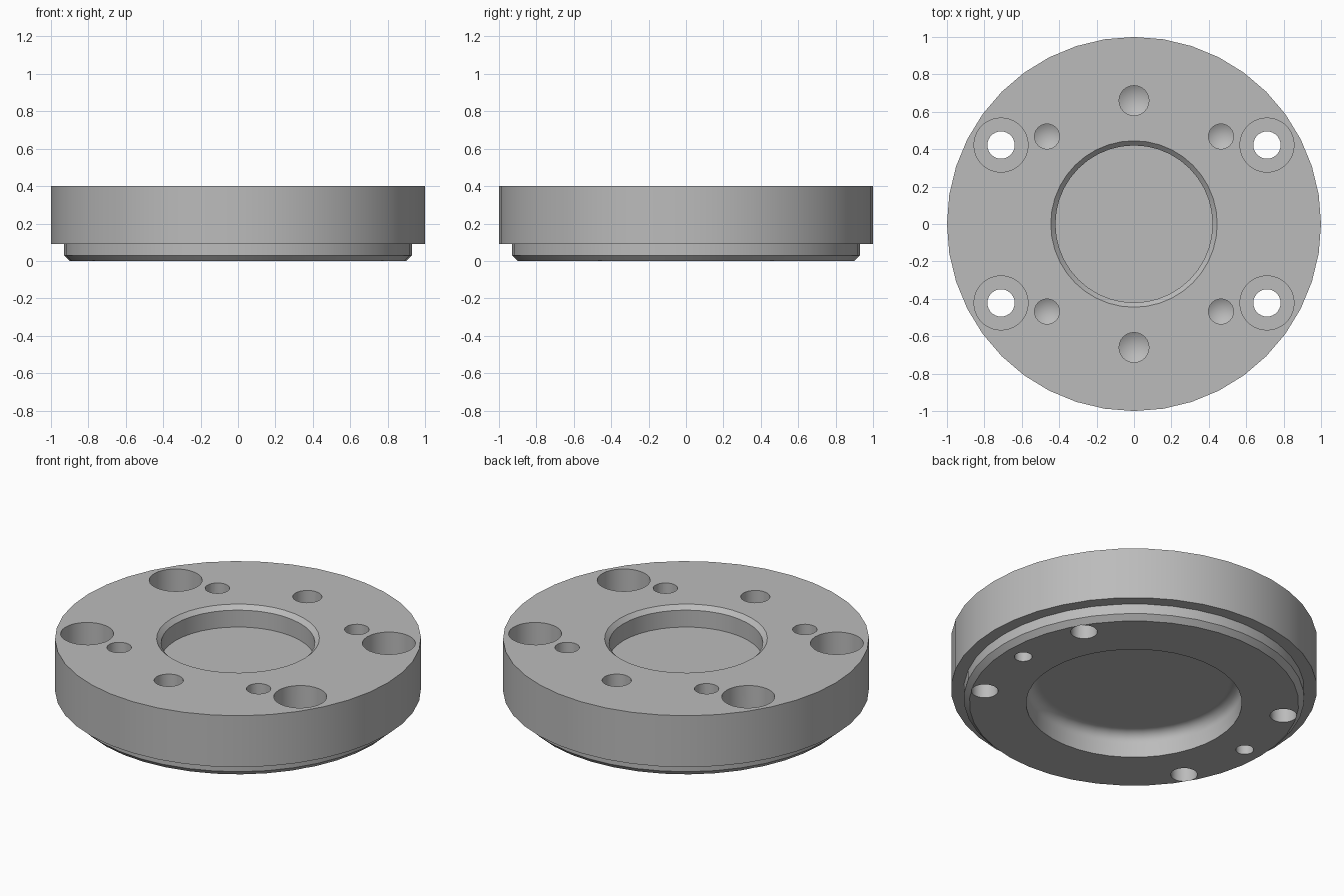
import bpy, bmesh, math
from mathutils import Vector

cube = bpy.data.objects.get("Cube")
if cube:
    bpy.data.objects.remove(cube, do_unlink=True)

steel = bpy.data.materials.new("grey steel")
steel.use_nodes = True
GREY = (0.50, 0.50, 0.50, 1)
steel.diffuse_color = GREY
steel.node_tree.nodes["Principled BSDF"].inputs["Base Color"].default_value = GREY


def lathe(bm, profile, segments, centre=(0, 0)):
    """Closed turned solid from (radius, z) points that start and end on the axis."""
    pts = [Vector((r, 0, z)) for r, z in profile]
    verts = [bm.verts.new(p) for p in pts]
    edges = [bm.edges.new(pair) for pair in zip(verts, verts[1:])]
    res = bmesh.ops.spin(bm, geom=verts + edges, cent=(0, 0, 0), axis=(0, 0, 1),
                         angle=2 * math.pi, steps=segments, use_merge=True)
    new = set(verts) | {v for v in res["geom_last"] if isinstance(v, bmesh.types.BMVert)}
    stack = list(new)
    while stack:
        for e in stack.pop().link_edges:
            for v in e.verts:
                if v not in new:
                    new.add(v)
                    stack.append(v)
    bmesh.ops.translate(bm, verts=list(new), vec=(*centre, 0))


def make_object(name, bm):
    bmesh.ops.remove_doubles(bm, verts=bm.verts, dist=1e-5)
    bmesh.ops.recalc_face_normals(bm, faces=bm.faces)
    mesh = bpy.data.meshes.new(name)
    bm.to_mesh(mesh)
    bm.free()
    mesh.materials.append(steel)
    obj = bpy.data.objects.new(name, mesh)
    bpy.context.collection.objects.link(obj)
    return obj


TOP = 0.40
# Turned flange: top pocket, rim, stepped spigot, filleted bottom recess
pocket = [(0, 0.273), (0.42, 0.273), (0.42, TOP - 0.025), (0.445, TOP)]
outside = [(1, TOP), (1, 0.09), (0.93, 0.09), (0.93, 0.03), (0.90, 0)]
R, DEPTH, FILLET = 0.59, 0.15, 0.06
recess = [(R, 0)]
for i in range(7):
    a = math.radians(15 * i)
    recess.append((R - FILLET + FILLET * math.cos(a), DEPTH - FILLET + FILLET * math.sin(a)))
recess += [(R - FILLET - 0.01, DEPTH), (0, DEPTH)]
bm = bmesh.new()
lathe(bm, pocket + outside + recess, 40)
flange = make_object("flange_body", bm)

# Hole cutters
bm = bmesh.new()


def blind_hole(centre, radius, start, depth, direction):
    """Drilled hole with a conical end."""
    end = start + direction * depth
    lathe(bm, [(0, start - direction * 0.1), (radius, start - direction * 0.1),
               (radius, end), (0, end + direction * radius * 0.6)], 24, centre)


for sx in (-1, 1):
    # Dowel holes in the underside
    blind_hole((sx * 0.79, 0), 0.049, 0, 0.15, 1)
    # Large threaded holes in the top
    blind_hole((0, sx * 0.66), 0.08, TOP, 0.18, -1)
    for sy in (-1, 1):
        # Small threaded holes in the top
        blind_hole((sx * 0.465, sy * 0.468), 0.067, TOP, 0.16, -1)
        # Counterbored bolt holes
        lathe(bm, [(0, -0.1), (0.073, -0.1), (0.073, 0.2), (0.145, 0.2),
                   (0.145, 0.5), (0, 0.5)], 28, (sx * 0.711, sy * 0.422))
cutter = make_object("hole_cutter", bm)
cutter.hide_render = True

# Drill the holes, then shade
mod = flange.modifiers.new("holes", "BOOLEAN")
mod.operation = "DIFFERENCE"
mod.solver = "EXACT"
mod.object = cutter
bpy.ops.object.select_all(action="DESELECT")
bpy.context.view_layer.objects.active = flange
flange.select_set(True)
bpy.ops.object.modifier_apply(modifier=mod.name)
bpy.data.objects.remove(cutter, do_unlink=True)
bpy.ops.object.shade_smooth_by_angle(angle=math.radians(28))
